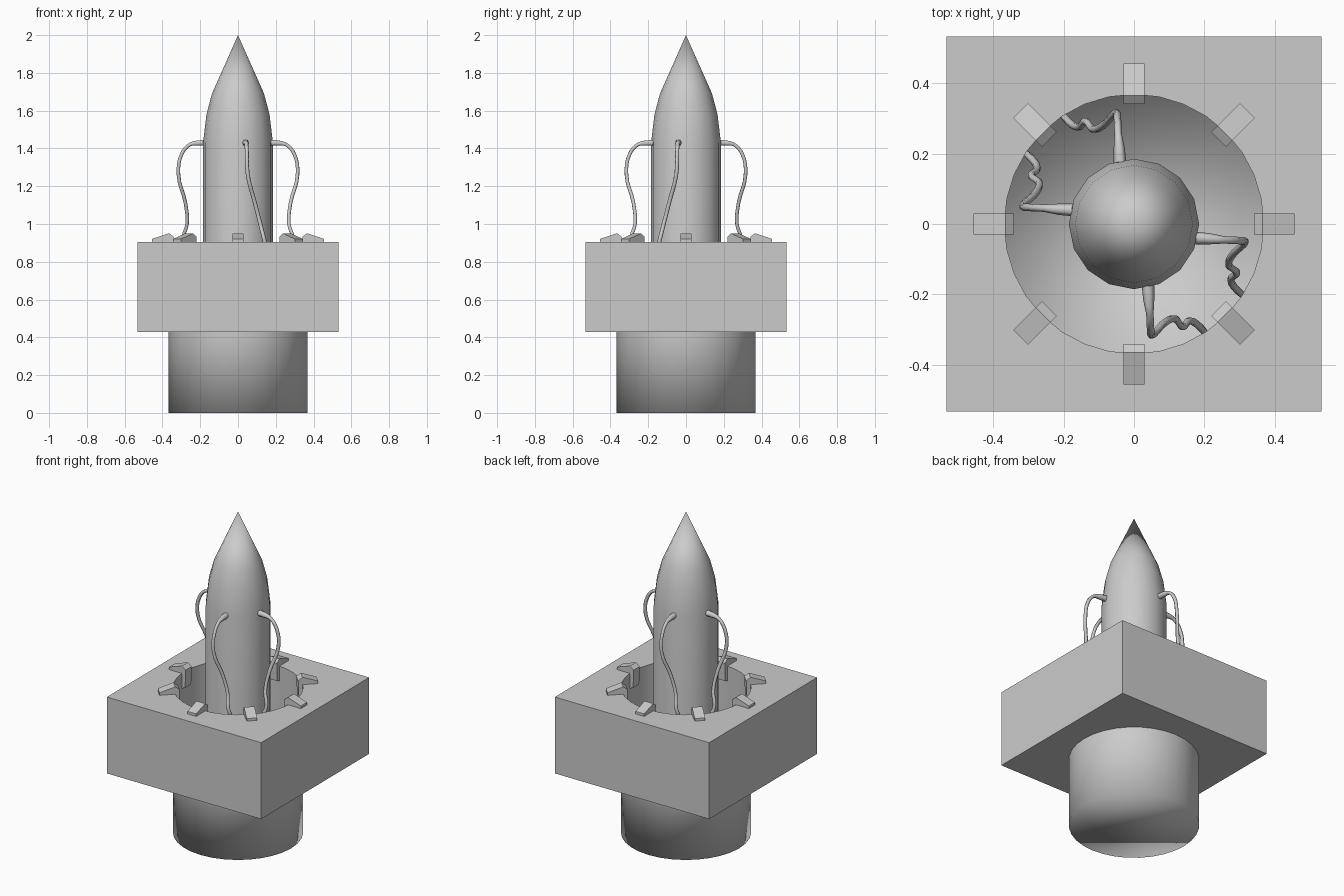
import bpy, bmesh, math
from mathutils import Vector, Matrix

if "Cube" in bpy.data.objects:
    bpy.data.objects.remove(bpy.data.objects["Cube"])


def finish(name, bm, angle=None, smooth=True):
    me = bpy.data.meshes.new(name)
    bmesh.ops.recalc_face_normals(bm, faces=bm.faces)
    bm.to_mesh(me)
    bm.free()
    for p in me.polygons:
        p.use_smooth = smooth
    if angle:
        me.set_sharp_from_angle(angle=math.radians(angle))
    ob = bpy.data.objects.new(name, me)
    bpy.context.collection.objects.link(ob)
    return ob


def lathe(name, profile, sides, angle=None):
    """Revolve (radius, z) points; a zero radius closes to a point."""
    bm = bmesh.new()
    rings = []
    for r, z in profile:
        if r == 0:
            rings.append([bm.verts.new((0, 0, z))] * sides)
        else:
            rings.append([bm.verts.new((r * math.cos(2 * math.pi * i / sides),
                                        r * math.sin(2 * math.pi * i / sides), z))
                          for i in range(sides)])
    for a, b in zip(rings, rings[1:]):
        for i in range(sides):
            j = (i + 1) % sides
            bm.faces.new(list(dict.fromkeys((a[i], a[j], b[j], b[i]))))
    if profile[0][0] > 0:
        bm.faces.new(rings[0][::-1])
    return finish(name, bm, angle)


# Square ground block with a round shaft cut through it
bm = bmesh.new()
bmesh.ops.create_cube(bm, size=1, matrix=Matrix.Translation((0, 0, 0.667))
                      @ Matrix.Diagonal((1.064, 1.064, 0.476, 1)))
block = finish("ground_block", bm, smooth=False)
bm = bmesh.new()
bmesh.ops.create_cone(bm, cap_ends=True, segments=32, radius1=0.368, radius2=0.368,
                      depth=1, matrix=Matrix.Translation((0, 0, 0.667)))
cutter = finish("shaft_cutter", bm)
cutter.hide_render = True
cutter.display_type = 'WIRE'
cutter.hide_set(True)
cut = block.modifiers.new("shaft", 'BOOLEAN')
cut.operation = 'DIFFERENCE'
cut.solver = 'EXACT'
cut.object = cutter

# Lower silo tube with closed floor
lathe("silo_tube", [(0.368, 0), (0.368, 0.43)], 32)

# Rocket body and pointed nose
lathe("rocket", [(0.185, 0.1), (0.185, 1.43), (0.167, 1.58), (0.138, 1.69), (0, 2.0)], 16, 40)

# Eight clamps hooked over the shaft rim
CLAMP = [(0.455, 0.903), (0.455, 0.921), (0.365, 0.951), (0.34, 0.932),
         (0.344, 0.82), (0.37, 0.81), (0.37, 0.903)]
for k in range(8):
    bm = bmesh.new()
    face = bm.faces.new([bm.verts.new((r, -0.03, z)) for r, z in CLAMP])
    ext = bmesh.ops.extrude_face_region(bm, geom=[face])
    bmesh.ops.translate(bm, vec=(0, 0.06, 0),
                        verts=[v for v in ext["geom"] if isinstance(v, bmesh.types.BMVert)])
    # keep the start cap so the clamp is solid
    if not face.is_valid or len(bm.faces) < len(CLAMP) + 2:
        bmesh.ops.holes_fill(bm, edges=bm.edges, sides=0)
    bmesh.ops.rotate(bm, verts=bm.verts, cent=(0, 0, 0),
                     matrix=Matrix.Rotation(k * math.pi / 4, 3, 'Z'))
    finish(f"clamp_{k + 1}", bm, smooth=False)

# Four umbilical cables with a thicker plug end: x, y, z, radius scale
CABLE = [(0.175, -0.04, 1.43, 1.7), (0.215, -0.042, 1.428, 1.5), (0.255, -0.045, 1.42, 1),
         (0.298, -0.047, 1.37, 1), (0.315, -0.052, 1.26, 1), (0.278, -0.09, 1.11, 1),
         (0.27, -0.118, 1.0, 1), (0.292, -0.138, 0.92, 1), (0.275, -0.158, 0.84, 1),
         (0.295, -0.19, 0.75, 1), (0.325, -0.212, 0.68, 1)]
PLACES = [lambda x, y: (x, y), lambda x, y: (-y, -x),
          lambda x, y: (-x, -y), lambda x, y: (y, x)]
for k, place in enumerate(PLACES):
    cu = bpy.data.curves.new(f"cable_{k + 1}", 'CURVE')
    cu.dimensions = '3D'
    cu.bevel_depth = 0.0105
    cu.bevel_resolution = 1
    cu.resolution_u = 4
    cu.use_fill_caps = True
    sp = cu.splines.new('BEZIER')
    sp.bezier_points.add(len(CABLE) - 1)
    for p, (x, y, z, s) in zip(sp.bezier_points, CABLE):
        p.co = (*place(x, y), z)
        p.radius = s
        p.handle_left_type = p.handle_right_type = 'AUTO'
    bpy.context.collection.objects.link(bpy.data.objects.new(f"cable_{k + 1}", cu))
